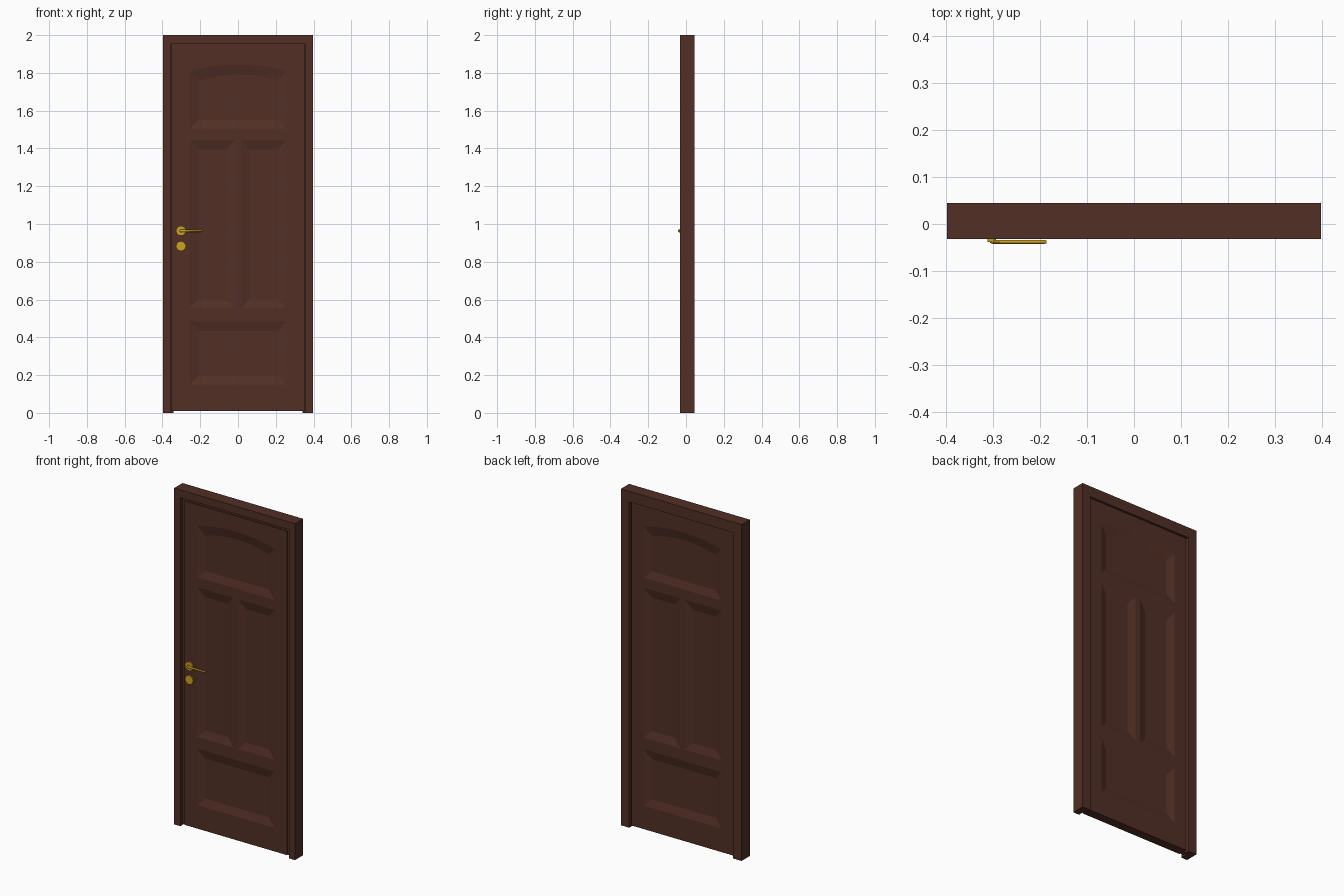
import bpy, bmesh, math
from mathutils import Vector, Matrix

if "Cube" in bpy.data.objects:
    bpy.data.objects.remove(bpy.data.objects["Cube"], do_unlink=True)


def material(name, rgb):
    m = bpy.data.materials.new(name)
    m.use_nodes = True
    m.diffuse_color = (*rgb, 1)
    m.node_tree.nodes["Principled BSDF"].inputs["Base Color"].default_value = (*rgb, 1)
    return m


wood = material("dark brown wood", (0.085, 0.029, 0.019))
brass = material("brass", (0.62, 0.36, 0.015))


def finish(bm, name, mat, smooth=False):
    bmesh.ops.recalc_face_normals(bm, faces=bm.faces)
    mesh = bpy.data.meshes.new(name)
    bm.to_mesh(mesh)
    bm.free()
    obj = bpy.data.objects.new(name, mesh)
    bpy.context.collection.objects.link(obj)
    mesh.materials.append(mat)
    if smooth:
        bpy.ops.object.select_all(action='DESELECT')
        obj.select_set(True)
        bpy.context.view_layer.objects.active = obj
        bpy.ops.object.shade_smooth_by_angle(angle=math.radians(35))
    return obj


def bridge(bm, a, b):
    for i in range(len(a)):
        j = (i + 1) % len(a)
        bm.faces.new((a[i], a[j], b[j], b[i]))


HALF, HEIGHT = 0.397, 2.0


def mitred_surround(name, profile, bottom):
    """Sweep an (inset, y) profile up one side, over the head and down the other."""
    bm = bmesh.new()
    rings = []
    for side, at_top in ((-1, 0), (-1, 1), (1, 1), (1, 0)):
        rings.append([bm.verts.new((side * (HALF - d), y,
                                    HEIGHT - d * 1.15 if at_top else bottom))
                      for d, y in profile])
    for a, b in zip(rings, rings[1:]):
        bridge(bm, a, b)
    bm.faces.new(rings[0])
    bm.faces.new(rings[-1])
    return finish(bm, name, wood)


# Door frame with a stop at the back, and the rebated rim of the leaf
FRONT, BACK, STOP = -0.032, 0.045, 0.012
mitred_surround("door_frame", [(0, FRONT), (0.04, FRONT), (0.04, STOP),
                               (0.055, STOP), (0.055, BACK), (0, BACK)], 0)
mitred_surround("leaf_rim", [(0.041, -0.015), (0.062, -0.015),
                             (0.062, STOP), (0.041, STOP)], 0.01)

# Door leaf with sunk, bevelled panels on both faces
LEAF_X, LEAF_BOTTOM, LEAF_TOP = 0.337, 0.01, 1.936
LEAF_FRONT, LEAF_BACK = -0.022, 0.032
BEVEL, DEPTH, STEPS = 0.045, 0.013, 12
# Each panel: left, right, bottom, top at the sides, rise of the arch
PANELS = [(-0.255, 0.255, 1.505, 1.81, 0.033),
          (-0.255, -0.015, 0.555, 1.445, 0),
          (0.015, 0.255, 0.555, 1.445, 0),
          (-0.255, 0.255, 0.15, 0.485, 0)]


def panel_outline(x0, x1, z0, z1, rise, inset):
    x0, x1, z0, z1 = x0 + inset, x1 - inset, z0 + inset, z1 - inset * 1.15
    points = [(x0, z0), (x1, z0)]
    n = STEPS if rise else 1
    for i in range(n + 1):
        t = i / n
        points.append((x1 + (x0 - x1) * t, z1 + rise * (1 - (2 * t - 1) ** 2)))
    return points


bm = bmesh.new()


def loop(points, y):
    return [bm.verts.new((x, y, z)) for x, z in points]


def loop_edges(verts):
    return [bm.edges.new((v, verts[i - 1])) for i, v in enumerate(verts)]


borders = []
for y, inward in ((LEAF_FRONT, 1), (LEAF_BACK, -1)):
    border = loop([(-LEAF_X, LEAF_BOTTOM), (LEAF_X, LEAF_BOTTOM),
                   (LEAF_X, LEAF_TOP), (-LEAF_X, LEAF_TOP)], y)
    borders.append(border)
    edges = loop_edges(border)
    pockets = []
    for p in PANELS:
        rim = loop(panel_outline(*p, 0), y)
        floor = loop(panel_outline(*p, BEVEL), y + inward * DEPTH)
        edges += loop_edges(rim)
        pockets.append((rim, floor))
    bmesh.ops.triangle_fill(bm, edges=edges, use_beauty=True,
                            normal=Vector((0, -inward, 0)))
    for rim, floor in pockets:
        bridge(bm, rim, floor)
        bm.faces.new(floor)
bridge(bm, *borders)
finish(bm, "door_leaf", wood)

# Brass rosettes, spindle and lever
HANDLE_X, HANDLE_Z = -0.302, 0.964


def disc(name, z, radius, y0, y1):
    bm = bmesh.new()
    turn = Matrix.Translation((HANDLE_X, (y0 + y1) / 2, z)) @ Matrix.Rotation(math.pi / 2, 4, 'X')
    bmesh.ops.create_cone(bm, cap_ends=True, segments=32, radius1=radius,
                          radius2=radius, depth=abs(y1 - y0), matrix=turn)
    return finish(bm, name, brass, True)


disc("handle_rosette", HANDLE_Z, 0.026, LEAF_FRONT, -0.030)
disc("lock_rosette", HANDLE_Z - 0.081, 0.026, LEAF_FRONT, -0.030)
disc("handle_spindle", HANDLE_Z, 0.009, -0.028, -0.038)

bm = bmesh.new()
rings = []
# Stations along the lever: x, half depth, half height
for x, ry, rz in ((-0.306, 0.002, 0.004), (-0.300, 0.004, 0.007), (-0.270, 0.004, 0.006),
                  (-0.192, 0.0045, 0.005), (-0.186, 0.003, 0.003)):
    rings.append([bm.verts.new((x, -0.038 + ry * math.cos(a), HANDLE_Z + rz * math.sin(a)))
                  for a in (math.tau * k / 16 for k in range(16))])
for a, b in zip(rings, rings[1:]):
    bridge(bm, a, b)
bm.faces.new(rings[0])
bm.faces.new(rings[-1])
finish(bm, "handle_lever", brass, True)
